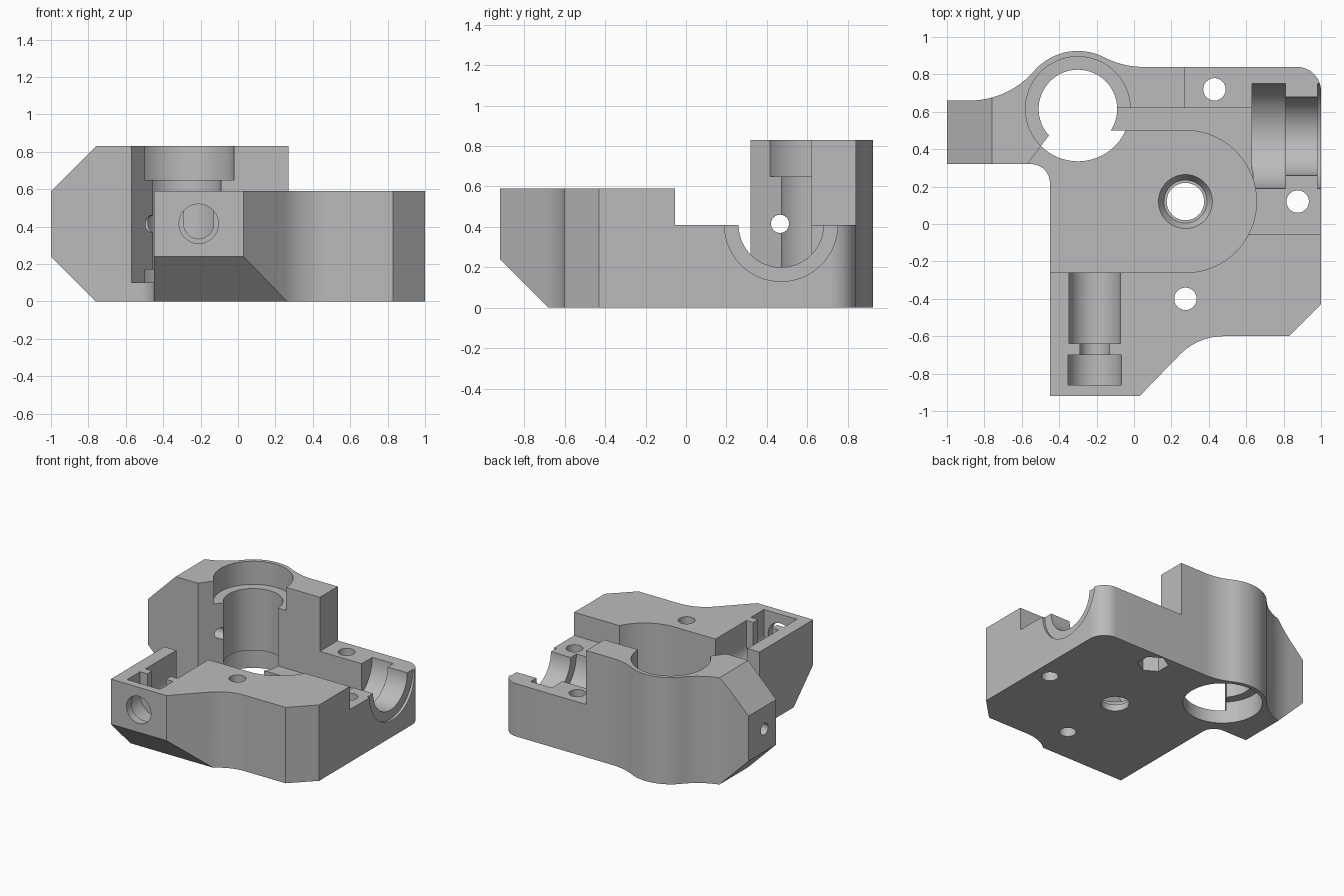
import bpy, bmesh
from math import radians, sin, cos, pi
from mathutils import Matrix, Vector

if "Cube" in bpy.data.objects:
    bpy.data.objects.remove(bpy.data.objects["Cube"])

grey = bpy.data.materials.new("plain grey")
grey.use_nodes = True
grey.diffuse_color = (0.5, 0.5, 0.5, 1)
grey.node_tree.nodes["Principled BSDF"].inputs["Base Color"].default_value = (0.5, 0.5, 0.5, 1)


def arc(cx, cy, r, start, end, steps=16):
    angles = [radians(start + (end - start) * i / steps) for i in range(steps + 1)]
    return [(cx + r * cos(a), cy + r * sin(a)) for a in angles]


def finish(bm, name):
    bmesh.ops.recalc_face_normals(bm, faces=bm.faces)
    mesh = bpy.data.meshes.new(name)
    bm.to_mesh(mesh)
    bm.free()
    mesh.materials.append(grey)
    obj = bpy.data.objects.new(name, mesh)
    bpy.context.collection.objects.link(obj)
    return obj


def prism(name, points, z0, z1):
    bm = bmesh.new()
    face = bm.faces.new([bm.verts.new((x, y, z0)) for x, y in points])
    extruded = bmesh.ops.extrude_face_region(bm, geom=[face])["geom"]
    verts = [v for v in extruded if isinstance(v, bmesh.types.BMVert)]
    bmesh.ops.translate(bm, verts=verts, vec=(0, 0, z1 - z0))
    return finish(bm, name)


def box(name, low, high):
    (x0, y0, z0), (x1, y1, z1) = low, high
    return prism(name, [(x0, y0), (x1, y0), (x1, y1), (x0, y1)], z0, z1)


def cylinder(name, start, end, r1, r2=None, sides=64):
    a, b = Vector(start), Vector(end)
    turn = (b - a).to_track_quat('Z', 'Y').to_matrix().to_4x4()
    bm = bmesh.new()
    bmesh.ops.create_cone(bm, cap_ends=True, segments=sides, radius1=r1,
                          radius2=r1 if r2 is None else r2, depth=(b - a).length,
                          matrix=Matrix.Translation((a + b) / 2) @ turn)
    return finish(bm, name)


def cut(cutter):
    mod = body.modifiers.new(cutter.name, 'BOOLEAN')
    mod.operation, mod.solver, mod.object = 'DIFFERENCE', 'EXACT', cutter
    bpy.context.view_layer.objects.active = body
    bpy.ops.object.modifier_apply(modifier=mod.name)
    bpy.data.objects.remove(cutter)


# Outer block, following the plan outline
outline = [(-1, 0.32), (-1, 0.66)]
outline += arc(-0.88, 1.117, 0.457, -90, -41)
outline += arc(-0.3, 0.615, 0.31, 138, 63.5, 24)
outline += arc(0.05, 1.293, 0.453, 242.7, 270)
outline += arc(0.87, 0.71, 0.13, 90, 0)
outline += [(1, -0.43), (0.83, -0.6)]
outline += arc(0.48, -0.93, 0.33, 90, 135)
outline += [(0.03, -0.92), (-0.45, -0.92)]
outline += arc(-0.55, 0.22, 0.1, 0, 90)
body = prism("extruder_housing", outline, 0, 0.83)

# Stepped top levels
cut(box("front_level", (-2, -2, 0.59), (2, 0.15, 2)))
cut(box("bearing_level", (0.27, -0.055, 0.41), (2, 2, 2)))

# Gear pocket, open on the left side, and the shallower ledge behind it
pocket = [(-0.7, -0.26)] + arc(0.275, 0.12, 0.38, -90, 90, 48)
pocket += [(-0.2, 0.5), (-0.3, 0.6), (-0.45, 0.48), (-0.57, 0.32), (-0.7, 0.147)]
cut(prism("gear_pocket", pocket, 0.1, 2))
cut(box("ledge_pocket", (-0.25, 0.2, 0.2), (0.635, 0.62, 2)))

# Upright bore with a wider seat at each end
for z0, z1, r in ((-1, 0.17, 0.28), (0.1, 0.9, 0.21), (0.65, 2, 0.28)):
    cut(cylinder("upright_bore", (-0.3, 0.615, z0), (-0.3, 0.615, z1), r))

# Half-round bearing seat
for x0, x1, r in ((0.63, 0.81, 0.28), (0.7, 1.2, 0.21), (0.98, 1.3, 0.28)):
    cut(cylinder("bearing_seat", (x0, 0.47, 0.41), (x1, 0.47, 0.41), r))

# Round-bottomed channel for the tension screw
for y0, y1, r in ((-0.64, -0.2, 0.138), (-0.75, -0.6, 0.08), (-0.86, -0.7, 0.142)):
    cut(cylinder("channel_floor", (-0.21, y0, 0.415), (-0.21, y1, 0.415), r))
    cut(box("channel_opening", (-0.21 - r, y0, 0.415), (-0.21 + r, y1, 2)))
cut(cylinder("front_hole", (-0.21, -2, 0.415), (-0.21, -0.8, 0.415), 0.105))

# Screw holes, nut recess and chamfered shaft hole
for x, y in ((0.43, 0.72), (0.875, 0.12), (0.275, -0.4)):
    cut(cylinder("screw_hole", (x, y, -1), (x, y, 2), 0.06, sides=32))
cut(cylinder("nut_recess", (0.43, 0.72, -1), (0.43, 0.72, 0.12), 0.11, sides=6))
cut(cylinder("shaft_hole", (0.275, 0.12, -1), (0.275, 0.12, 1), 0.1))
cut(cylinder("shaft_chamfer", (0.275, 0.12, 0.05), (0.275, 0.12, 0.11), 0.115, 0.15))
cut(cylinder("side_hole", (-2, 0.465, 0.415), (-0.3, 0.465, 0.415), 0.045, sides=32))

# Sloped edges on the arm and under the front
def sloped(name, where, normal):
    bm = bmesh.new()
    bm.from_mesh(body.data)
    geom = bm.verts[:] + bm.edges[:] + bm.faces[:]
    result = bmesh.ops.bisect_plane(bm, geom=geom, dist=1e-5, plane_co=where,
                                    plane_no=normal, clear_outer=True)
    edges = [e for e in result["geom_cut"] if isinstance(e, bmesh.types.BMEdge)]
    bmesh.ops.triangle_fill(bm, edges=edges, use_beauty=True)
    bmesh.ops.recalc_face_normals(bm, faces=bm.faces)
    bm.to_mesh(body.data)
    bm.free()


sloped("arm_top", (-1, 0, 0.59), (-1, 0, 1))
sloped("arm_bottom", (-1, 0, 0.24), (-1, 0, -1))
sloped("front_bottom", (0, -0.92, 0.24), (0, -1, -1))

bpy.ops.object.select_all(action='DESELECT')
body.select_set(True)
bpy.context.view_layer.objects.active = body
bpy.ops.object.shade_smooth_by_angle(angle=radians(30))
